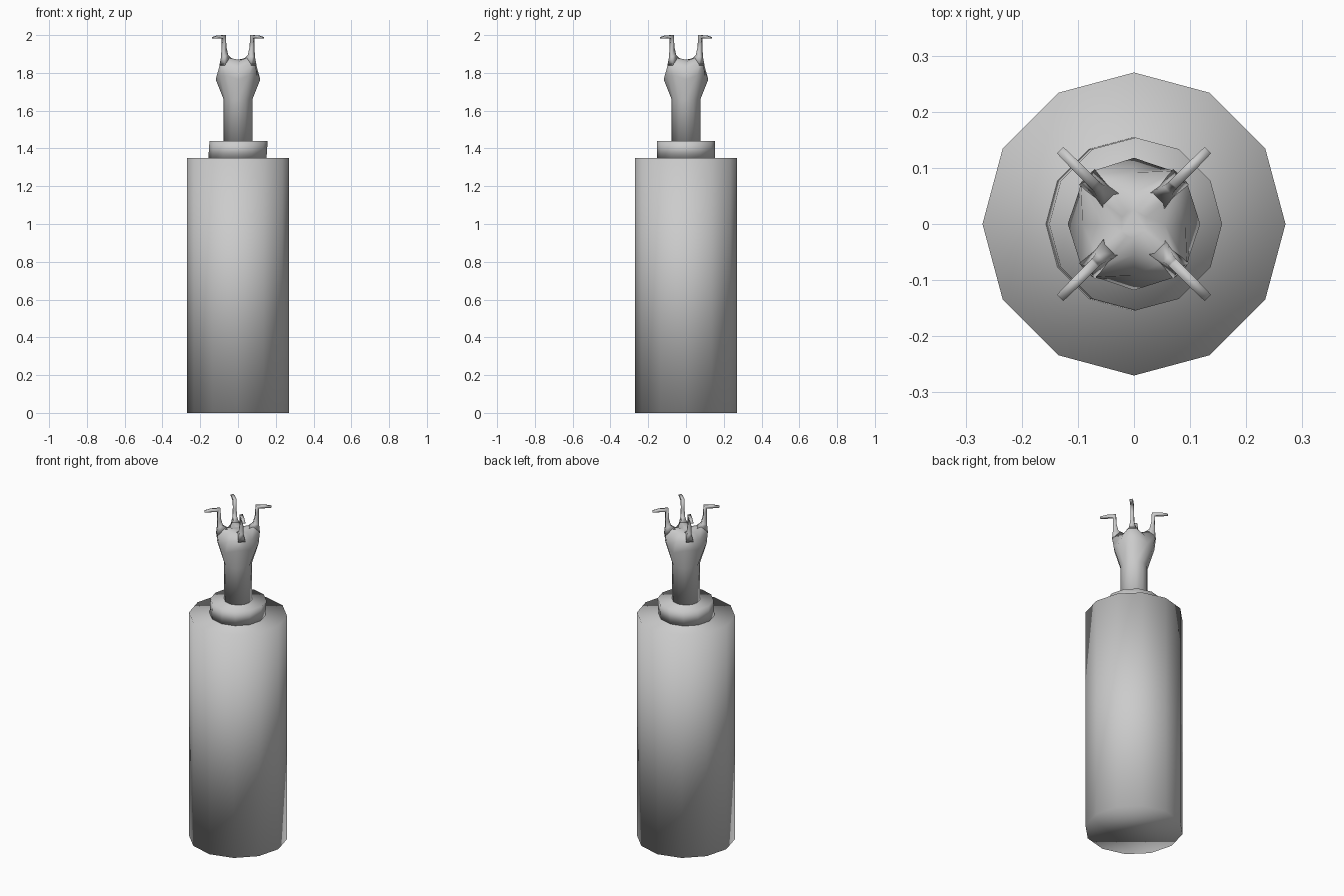
import bpy
from math import sin, cos, pi, radians

if "Cube" in bpy.data.objects:
    bpy.data.objects.remove(bpy.data.objects["Cube"])

SIDES = 12


def add_mesh(name, verts, faces):
    mesh = bpy.data.meshes.new(name)
    mesh.from_pydata(verts, [], faces)
    mesh.update()
    mesh.shade_smooth()
    obj = bpy.data.objects.new(name, mesh)
    bpy.context.collection.objects.link(obj)
    return obj


def loft(name, rings):
    """Join equal-length rings with quads and cap both ends."""
    n = len(rings[0])
    verts = [v for ring in rings for v in ring]
    faces = [(k * n + i, k * n + (i + 1) % n, (k + 1) * n + (i + 1) % n, (k + 1) * n + i)
             for k in range(len(rings) - 1) for i in range(n)]
    faces.append(tuple(reversed(range(n))))
    faces.append(tuple(range(len(verts) - n, len(verts))))
    return add_mesh(name, verts, faces)


def ring(r, z, dx=0.0):
    return [(r * cos(2 * pi * i / SIDES) + dx, r * sin(2 * pi * i / SIDES), z)
            for i in range(SIDES)]


def lobed_ring(r_axis, z_axis, r_diag, z_diag, squeeze=0):
    """Ring whose diagonal faces (between 30 and 60 degrees) differ from the axis points."""
    pts = []
    for i in range(SIDES):
        a, on_axis = i * 30, i % 3 == 0
        if not on_axis:
            a += squeeze if i % 3 == 1 else -squeeze
        r, z = (r_axis, z_axis) if on_axis else (r_diag, z_diag)
        pts.append((r * cos(radians(a)), r * sin(radians(a)), z))
    return pts


# Column and the slightly leaning collar on it
loft("column", [ring(0.27, 0), ring(0.27, 1.35)])
loft("collar", [ring(0.154, 1.35, -0.003), ring(0.154, 1.44, 0.003)])

# Neck flaring into a bulb that rises towards four corners
loft("neck_and_bulb", [
    ring(0.076, 1.44),
    ring(0.076, 1.66),
    lobed_ring(0.118, 1.765, 0.114, 1.785),
    lobed_ring(0.092, 1.825, 0.120, 1.85, 8),
    lobed_ring(0.055, 1.86, 0.085, 1.88, 6),
    ring(0.025, 1.87),
])

# Four hooked prongs: (inner r, inner z, outer r, outer z, half width)
PRONG = [(0.055, 1.87, 0.119, 1.84, 0.020),
         (0.085, 1.895, 0.116, 1.885, 0.011),
         (0.096, 1.94, 0.114, 1.94, 0.009),
         (0.099, 2.0, 0.116, 1.983, 0.009),
         (0.150, 1.998, 0.150, 1.983, 0.009),
         (0.186, 1.990, 0.186, 1.983, 0.008)]
for k in range(4):
    a = radians(45 + 90 * k)
    c, s = cos(a), sin(a)
    sections = []
    for ri, zi, ro, zo, w in PRONG:
        sections.append([(r * c - t * s, r * s + t * c, z) for r, t, z in
                         ((ri, w, zi), (ri, -w, zi), (ro, -w, zo), (ro, w, zo))])
    loft("prong_%d" % (k + 1), sections)
